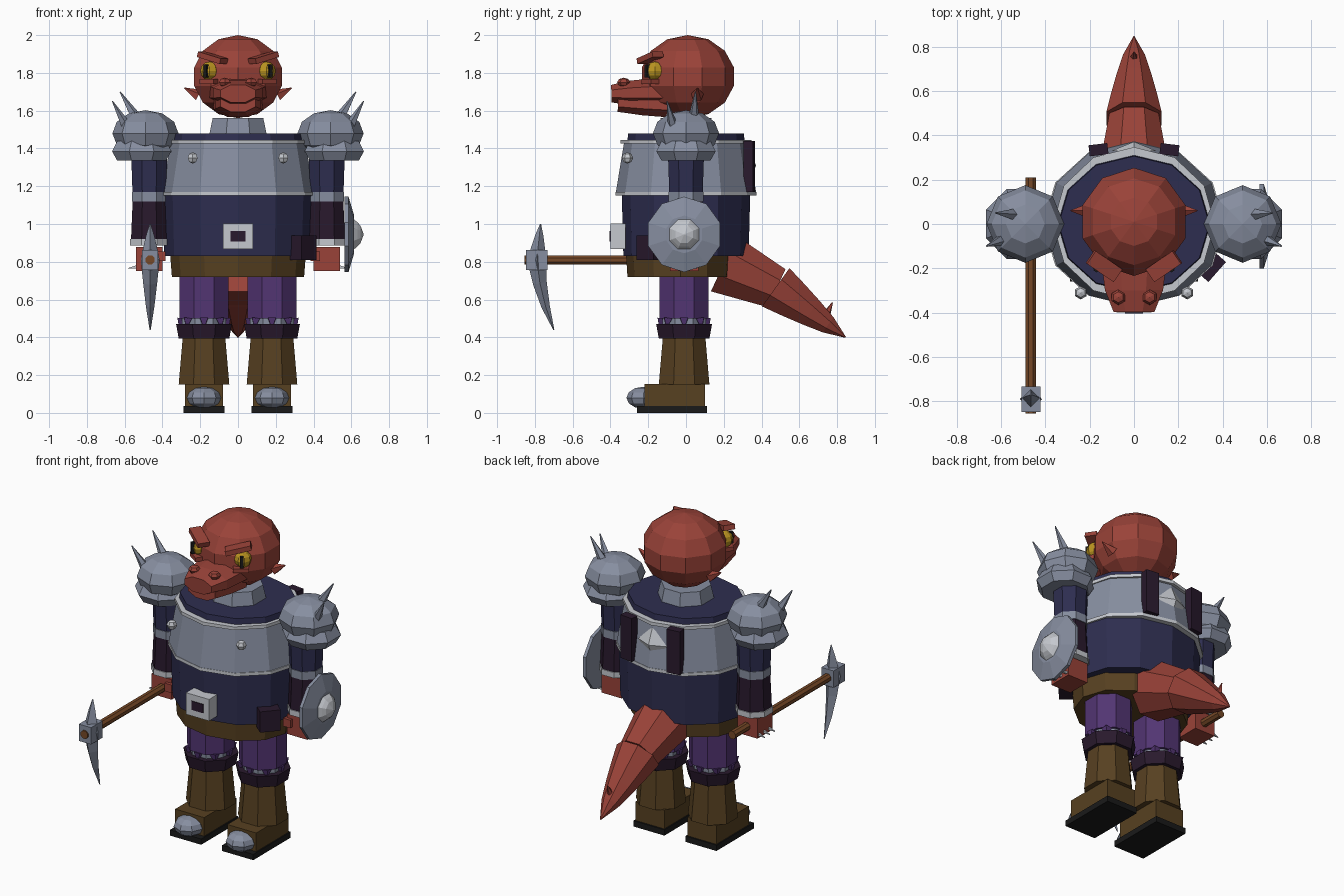
import bpy, bmesh, math
from mathutils import Vector, Matrix, Euler

if "Cube" in bpy.data.objects:
    bpy.data.objects.remove(bpy.data.objects["Cube"])


def material(name, red, green, blue):
    mat = bpy.data.materials.new(name)
    mat.use_nodes = True
    color = (red, green, blue, 1)
    mat.diffuse_color = color
    mat.node_tree.nodes["Principled BSDF"].inputs["Base Color"].default_value = color
    return mat


SCALES = material("scale red", .32, .055, .04)
STEEL = material("steel", .24, .27, .35)
LIGHT = material("light steel", .56, .58, .62)
NAVY = material("navy cloth", .027, .027, .08)
PURPLE = material("purple cloth", .085, .035, .17)
BROWN = material("brown leather", .095, .052, .015)
WOOD = material("wood", .18, .065, .02)
PLUM = material("plum leather", .022, .01, .026)
YELLOW = material("eye yellow", .5, .3, .015)
BLACK = material("sole black", .01, .01, .01)

X_AXIS, Y_AXIS, Z_AXIS = Matrix.Identity(3)


def finish(mesh_builder, name, mat, pair):
    """Turn the bmesh into an object, mirrored across the body if it is a pair."""
    bmesh.ops.recalc_face_normals(mesh_builder, faces=mesh_builder.faces)
    mesh = bpy.data.meshes.new(name)
    mesh_builder.to_mesh(mesh)
    mesh_builder.free()
    mesh.materials.append(mat)
    part = bpy.data.objects.new(name, mesh)
    bpy.context.collection.objects.link(part)
    if pair:
        mirror = part.modifiers.new("Mirror", "MIRROR")
        mirror.use_mirror_merge = False


def tube(name, mat, start, end, radius, tip=.003, flat=1, sides=8, turn=.5,
         steps=1, power=1, bow=0, pair=False):
    """Skin rings from start to end; the radius falls to tip by a power rule."""
    start, end = Vector(start), Vector(end)
    axis = (end - start).normalized()
    across = X_AXIS - axis * axis.x
    across = across.normalized() if across.length > .1 else Y_AXIS
    upward = axis.cross(across)
    builder = bmesh.new()
    rings = []
    for step in range(steps + 1):
        t = step / steps
        size = tip + (radius - tip) * (1 - t) ** power
        centre = start.lerp(end, t) + Y_AXIS * bow * t * (t - 1)
        ring = []
        for side in range(sides):
            angle = math.tau * (side + turn) / sides
            offset = across * math.cos(angle) + upward * math.sin(angle) * flat
            ring.append(builder.verts.new(centre + offset * size))
        rings.append(ring)
    for lower, upper in zip(rings, rings[1:]):
        for side in range(sides):
            builder.faces.new((lower[side - 1], lower[side], upper[side], upper[side - 1]))
    builder.faces.new(rings[0])
    builder.faces.new(rings[-1])
    finish(builder, name, mat, pair)


def column(name, mat, base, low, high, radius, top=None, **shape):
    """Upright tube standing over the ground point base."""
    top = radius if top is None else top
    tube(name, mat, base + Z_AXIS * low, base + Z_AXIS * high, radius, top, **shape)


def box(name, mat, centre, size, yaw=0, roll=0, pair=False):
    builder = bmesh.new()
    place = Matrix.LocRotScale(Vector(centre), Euler((0, roll, yaw)), Vector(size))
    bmesh.ops.create_cube(builder, size=1, matrix=place)
    finish(builder, name, mat, pair)


def ball(name, mat, centre, radius, flat=1, segments=8, rings=6, pair=False):
    builder = bmesh.new()
    place = Matrix.LocRotScale(Vector(centre), None, Vector((1, 1, flat)))
    bmesh.ops.create_uvsphere(builder, u_segments=segments, v_segments=rings,
                              radius=radius, matrix=place)
    finish(builder, name, mat, pair)


# Head and snout
ball("head", SCALES, (0, .01, 1.78), radius=.25, flat=.88, segments=10, rings=7)
tube("upper_snout", SCALES, start=(0, -.1, 1.7), end=(0, -.395, 1.69),
     radius=.165, tip=.1, flat=.5, steps=3, power=.4)
tube("lower_jaw", SCALES, start=(0, -.1, 1.63), end=(0, -.36, 1.64),
     radius=.14, tip=.1, flat=.5, steps=2, power=.5)
ball("nostrils", SCALES, (.07, -.33, 1.75), radius=.035, flat=.7, segments=6, rings=4, pair=True)
ball("eyes", YELLOW, (.15, -.165, 1.81), radius=.05, pair=True)
box("pupils", BLACK, (.17, -.205, 1.81), size=(.02, .02, .07), yaw=.6, pair=True)
box("brows", SCALES, (.135, -.19, 1.88), size=(.15, .07, .03), yaw=.6, roll=-.25, pair=True)
box("lower_lids", SCALES, (.15, -.185, 1.755), size=(.09, .06, .025), yaw=.6, pair=True)
tube("ears", SCALES, start=(.21, .06, 1.68), end=(.285, .06, 1.72), radius=.035, sides=5, pair=True)

# Torso clothing and plate
torso = Vector()
front_torso = Y_AXIS * -.03
faceted = {"sides": 12, "turn": 0}
column("neck_guard", STEEL, torso, low=1.45, high=1.56, radius=.17, top=.145)
column("tunic", NAVY, torso, low=.83, high=1.16, radius=.39, top=.4, flat=.85, **faceted)
column("collar", NAVY, torso, low=1.16, high=1.48, radius=.38, top=.34, flat=.9, **faceted)
column("breastplate", STEEL, torso, low=1.16, high=1.44, radius=.405, top=.355, flat=.92, **faceted)
column("lower_trim", LIGHT, torso, low=1.15, high=1.17, radius=.41, flat=.91, **faceted)
column("upper_trim", LIGHT, torso, low=1.425, high=1.445, radius=.365, flat=.95, **faceted)
column("skirt", BROWN, front_torso, low=.72, high=.85, radius=.35, top=.36, flat=.8, **faceted)
box("buckle_frame", LIGHT, (0, -.36, .935), size=(.16, .08, .135))
box("buckle_centre", PLUM, (0, -.4, .935), size=(.08, .009, .055))
box("belt_pouch", PLUM, (.345, -.19, .875), size=(.12, .08, .13), yaw=.85)
tube("back_gem", LIGHT, start=(0, .33, 1.31), end=(0, .37, 1.31), radius=.1, sides=4, turn=0)
box("back_straps", PLUM, (.16, .335, 1.305), size=(.085, .05, .27), yaw=-.12, pair=True)
ball("rivets", LIGHT, (.24, -.31, 1.35), radius=.03, segments=6, rings=4, pair=True)

# Arms and shoulder armour
arm = X_AXIS * .47
column("upper_arms", NAVY, arm, low=1.14, high=1.42, radius=.095, top=.105, pair=True)
column("elbow_bands", STEEL, arm, low=1.12, high=1.17, radius=.1, pair=True)
column("forearms", PLUM, arm, low=.9, high=1.12, radius=.105, top=.095, pair=True)
column("cuffs", LIGHT, arm, low=.885, high=.92, radius=.11, pair=True)
box("hands", SCALES, (.47, -.01, .815), size=(.14, .15, .125), pair=True)
box("thumbs", SCALES, (.41, -.07, .83), size=(.05, .07, .05), pair=True)
for knuckle in (-.05, 0, .05):
    tube("claws", LIGHT, start=(.53, knuckle, .775), end=(.58, knuckle, .765),
         radius=.012, sides=4, pair=True)
shoulder = X_AXIS * .51
ball("pauldrons", STEEL, (.49, 0, 1.48), radius=.175, flat=.7, pair=True)
column("pauldron_rims", STEEL, shoulder, low=1.335, high=1.385, radius=.14, top=.17, pair=True)
column("pauldron_bands", STEEL, shoulder, low=1.385, high=1.44, radius=.17, top=.14, pair=True)
tube("tall_spikes", STEEL, start=(.52, .04, 1.53), end=(.625, .05, 1.7),
     radius=.036, sides=5, pair=True)
tube("outer_spikes", STEEL, start=(.57, -.06, 1.48), end=(.665, -.1, 1.65),
     radius=.036, sides=5, pair=True)

# Legs and boots
leg = Vector((.18, -.01, 0))
column("trousers", PURPLE, leg, low=.5, high=.76, radius=.14, pair=True)
column("greaves", STEEL, leg, low=.42, high=.52, radius=.125, pair=True)
for point in range(8):
    angle = math.tau * point / 8
    outward = Vector((math.cos(angle), math.sin(angle), 0))
    hem = leg + Z_AXIS * .5 + outward * .12
    tube("torn_hems", PURPLE, hem, hem + outward * .01 - Z_AXIS * .05,
         radius=.03, sides=4, pair=True)
column("boot_cuffs", PLUM, leg, low=.395, high=.47, radius=.145, top=.16, pair=True)
column("boot_shafts", BROWN, leg, low=.15, high=.42, radius=.145, top=.12, pair=True)
box("boot_feet", BROWN, (.18, -.06, .09), size=(.2, .32, .125), pair=True)
box("boot_soles", BLACK, (.18, -.075, .018), size=(.215, .37, .036), pair=True)
ball("toe_caps", STEEL, (.18, -.225, .08), radius=.09, flat=.65, pair=True)

# Tail in two overlapping segments
tube("tail_base", SCALES, start=(0, .2, .79), end=(0, .48, .66), radius=.175, tip=.12)
tube("tail_end", SCALES, start=(0, .475, .665), end=(0, .845, .4), radius=.135, steps=4, power=.7)
tube("tail_barb", SCALES, start=(0, .74, .51), end=(0, .775, .585), radius=.025, sides=5)

# Pickaxe in the right hand
grip = Vector((-.465, -.79, .81))
tube("pick_handle", WOOD, grip - Y_AXIS * .065, grip + Y_AXIS, radius=.026, tip=.026)
box("pick_socket", STEEL, grip, size=(.085, .115, .105))
blade = {"radius": .05, "sides": 4, "turn": 0, "steps": 3, "power": .8}
tube("pick_upper_blade", STEEL, grip, grip + Vector((0, .02, .19)), **blade)
tube("pick_lower_blade", STEEL, grip, grip + Vector((0, .09, -.37)), bow=.06, **blade)

# Round shield on the left arm
shield = Vector((.565, -.01, .945))
rim, face, boss = (shield + X_AXIS * depth for depth in (.02, .05, .1))
tube("shield_rim", STEEL, shield, rim, radius=.2, tip=.2, sides=10)
tube("shield_face", STEEL, rim, face, radius=.2, tip=.1, sides=10)
tube("shield_boss", LIGHT, face, boss, radius=.085, steps=3, power=.5)
